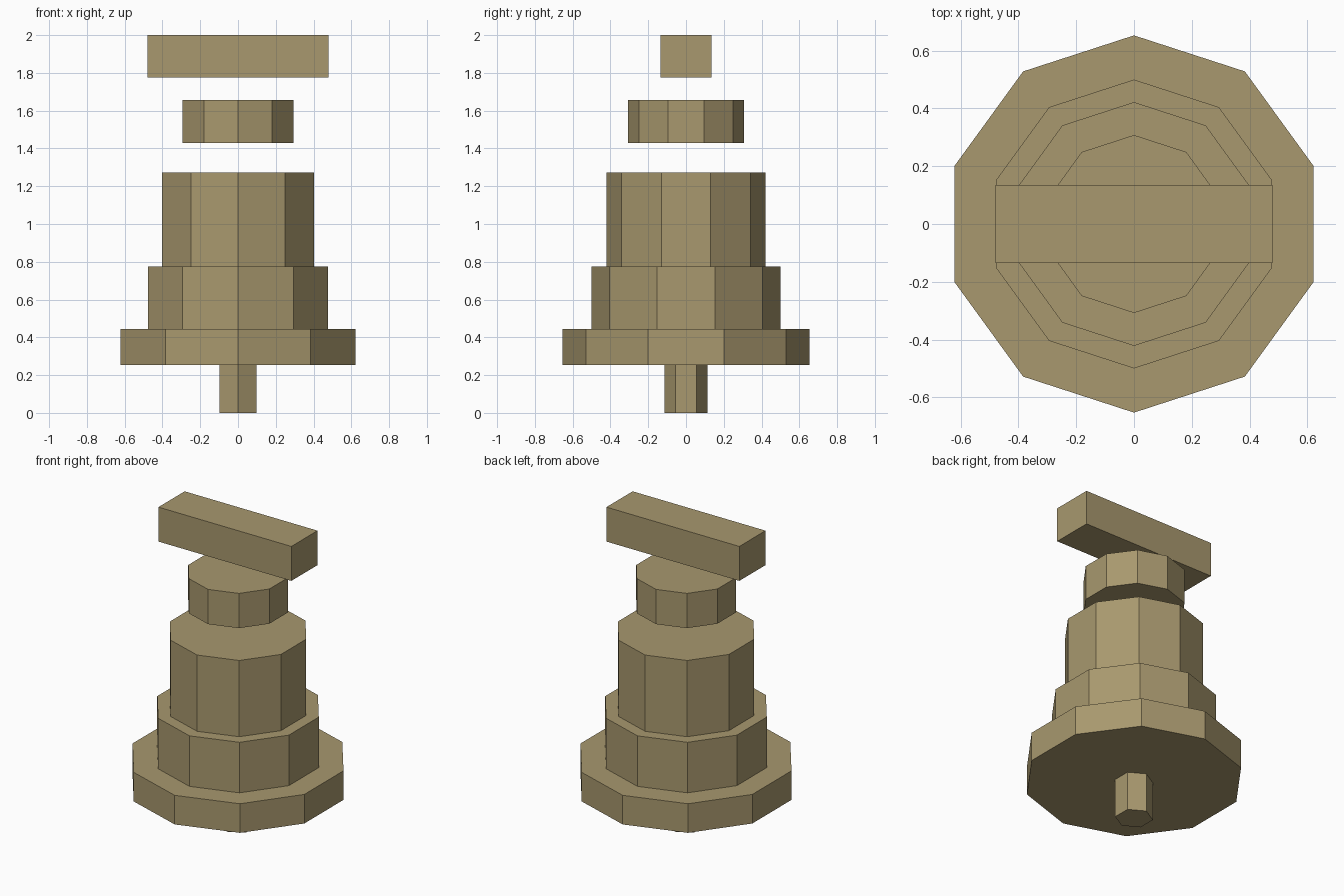
import bpy
import bmesh
from math import sin, cos, tau

if "Cube" in bpy.data.objects:
    bpy.data.objects.remove(bpy.data.objects["Cube"])

brass = bpy.data.materials.new("dull_brass")
brass.diffuse_color = (0.392, 0.314, 0.156, 1.0)
brass.use_nodes = True
brass.node_tree.nodes["Principled BSDF"].inputs["Base Color"].default_value = brass.diffuse_color


def add_object(name, bm):
    bmesh.ops.recalc_face_normals(bm, faces=bm.faces)
    mesh = bpy.data.meshes.new(name)
    bm.to_mesh(mesh)
    bm.free()
    mesh.materials.append(brass)
    bpy.context.collection.objects.link(bpy.data.objects.new(name, mesh))


def prism(name, outline, z0, z1):
    """Extrude a flat outline from z0 up to z1."""
    bm = bmesh.new()
    face = bm.faces.new([bm.verts.new((x, y, z0)) for x, y in outline])
    top = bmesh.ops.extrude_face_region(bm, geom=[face], use_keep_orig=True)
    verts = [g for g in top["geom"] if isinstance(g, bmesh.types.BMVert)]
    bmesh.ops.translate(bm, verts=verts, vec=(0, 0, z1 - z0))
    add_object(name, bm)


def polygon(sides, radius):
    """Regular polygon with a corner pointing to +y."""
    return [(radius * sin(tau * i / sides), radius * cos(tau * i / sides))
            for i in range(sides)]


# Stacked round sections: name, sides, radius, bottom, top
sections = [
    ("bottom_pin", 6, 0.113, 0.0, 0.254),
    ("base_flange", 10, 0.653, 0.254, 0.444),
    ("lower_body", 10, 0.500, 0.444, 0.774),
    ("upper_body", 10, 0.422, 0.774, 1.272),
    ("floating_collar", 10, 0.308, 1.430, 1.657),
]
for name, sides, radius, z0, z1 in sections:
    prism(name, polygon(sides, radius), z0, z1)

# Crossbar handle on top
prism("handle_bar", [(-0.48, -0.135), (0.48, -0.135), (0.48, 0.135), (-0.48, 0.135)],
      1.775, 2.0)
